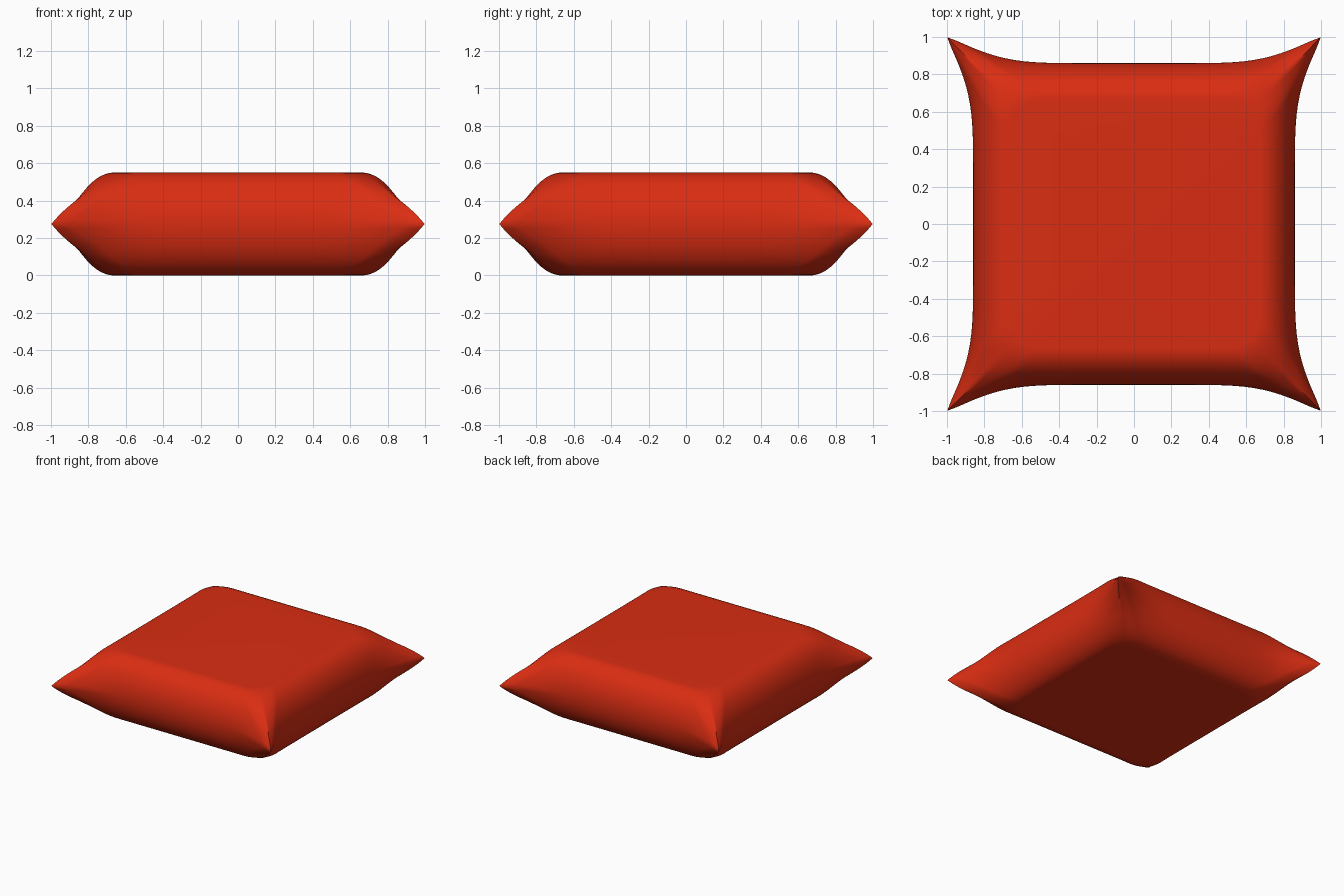
import bpy, bmesh, math

if "Cube" in bpy.data.objects:
    bpy.data.objects.remove(bpy.data.objects["Cube"])

MID = 0.275      # half thickness
RINGS = 20       # slices from seam to top face
SEG = 36         # points along each side
CORNER = 16      # points round each corner


def rounded_square(r):
    """Unit square with corner radius r, counter-clockwise."""
    pts = []
    for k in range(4):
        a0 = k * math.pi / 2
        ca, sa = math.cos(a0), math.sin(a0)
        side = []
        for i in range(SEG):
            side.append((1, (1 - r) * math.sin((i / SEG - 0.5) * math.pi)))
        for i in range(CORNER):
            a = i / CORNER * math.pi / 2
            side.append((1 - r + r * math.cos(a), 1 - r + r * math.sin(a)))
        pts += [(x * ca - y * sa, x * sa + y * ca) for x, y in side]
    return pts


def slice_outline(t):
    """Plan outline at relative height t (0 seam, 1 top face)."""
    edge = 0.66 + 0.2 * math.sqrt(max(0, 1 - t * t))
    r = 0.05 + 0.2 * t
    tip = (edge + 0.14 * (1 - t) ** 1.3) / edge
    if t < 0.5:
        tip += 0.29 * r * (1 - 2 * t)
    out = []
    for u, v in rounded_square(r):
        lo, hi = sorted((abs(u), abs(v)))
        s = edge * (1 + (tip - 1) * (lo / hi) ** 7)
        out.append((max(-1, min(1, u * s)), max(-1, min(1, v * s))))
    return out


# Cushion: stacked slices with pinched corners, closed by flat faces
bm = bmesh.new()
rings = []
for j in range(-RINGS, RINGS + 1):
    t = math.sin(j / RINGS * math.pi / 2)
    rings.append([bm.verts.new((x, y, MID + MID * t))
                  for x, y in slice_outline(abs(t))])
n = len(rings[0])
for a, b in zip(rings, rings[1:]):
    for i in range(n):
        k = (i + 1) % n
        bm.faces.new((a[i], a[k], b[k], b[i]))
bm.faces.new(rings[-1])
bm.faces.new(rings[0][::-1])
bm.normal_update()
mesh = bpy.data.meshes.new("cushion")
bm.to_mesh(mesh)
bm.free()
cushion = bpy.data.objects.new("cushion", mesh)
bpy.context.collection.objects.link(cushion)

# Red fabric
red = bpy.data.materials.new("red_fabric")
red.diffuse_color = (0.7, 0.026, 0.006, 1)
red.use_nodes = True
red.node_tree.nodes["Principled BSDF"].inputs["Base Color"].default_value = red.diffuse_color
mesh.materials.append(red)

bpy.context.view_layer.objects.active = cushion
cushion.select_set(True)
bpy.ops.object.shade_smooth_by_angle(angle=math.radians(60))
